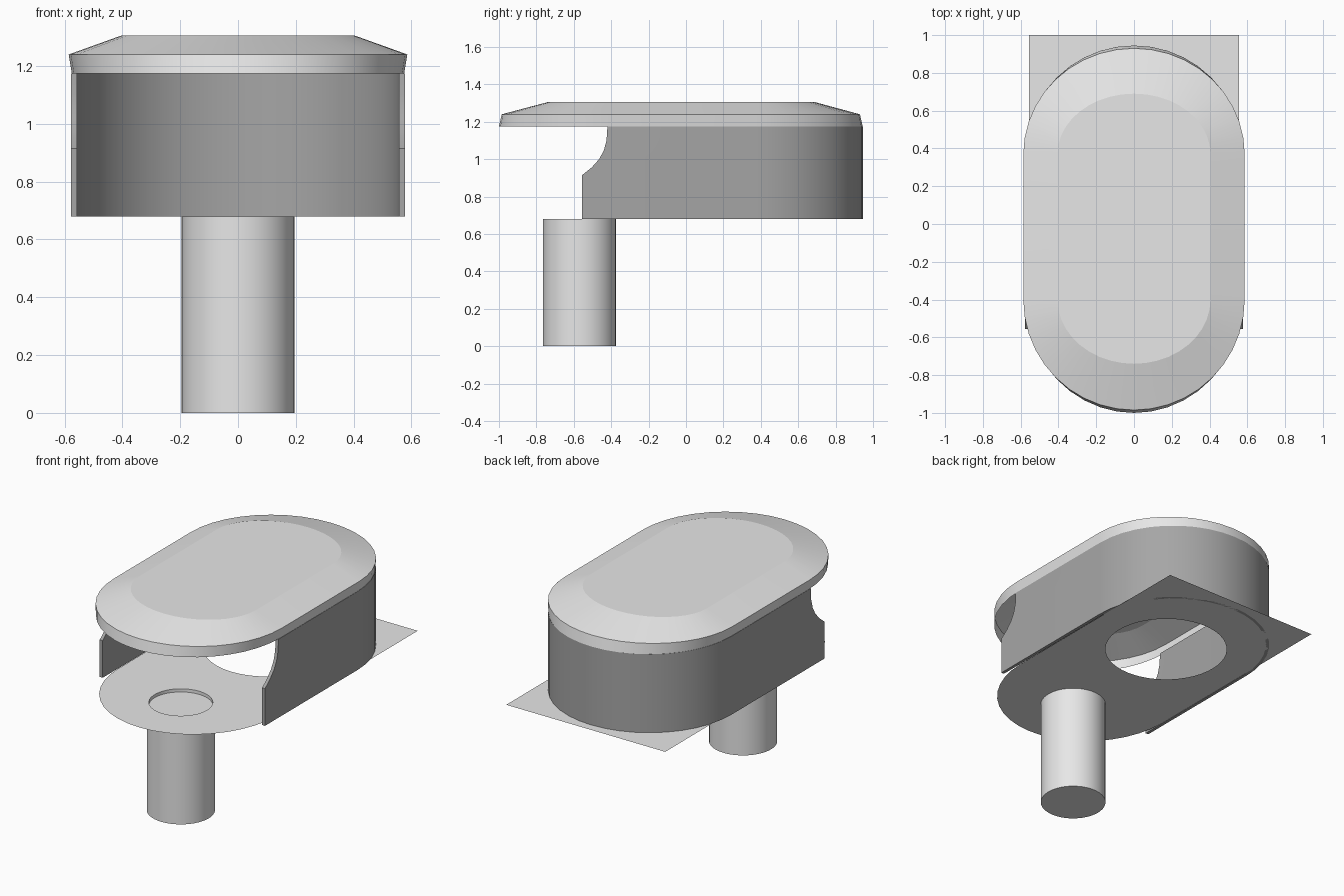
import bpy, bmesh, math

if "Cube" in bpy.data.objects:
    bpy.data.objects.remove(bpy.data.objects["Cube"], do_unlink=True)

SEG = 20                       # steps per rounded end
BACK, FRONT = 0.37, -0.4       # centres of the rounded ends
FLOOR, RIM = 0.68, 1.175       # heights of the plate and of the lid rim
HALF = 0.577                   # half width of the wall


def material(name, value):
    m = bpy.data.materials.new(name)
    m.use_nodes = True
    colour = (value, value, value, 1)
    m.diffuse_color = colour
    m.node_tree.nodes["Principled BSDF"].inputs["Base Color"].default_value = colour
    return m


light_grey = material("light_grey", 0.8)
dark_grey = material("dark_grey", 0.38)


def finish(bm, name, mat, angle=30):
    mesh = bpy.data.meshes.new(name)
    bm.to_mesh(mesh)
    bm.free()
    ob = bpy.data.objects.new(name, mesh)
    bpy.context.collection.objects.link(ob)
    mesh.materials.append(mat)
    bpy.ops.object.select_all(action='DESELECT')
    bpy.context.view_layer.objects.active = ob
    ob.select_set(True)
    bpy.ops.object.shade_smooth_by_angle(angle=math.radians(angle))
    return ob


def arc(rx, ry, cy, start, steps=SEG):
    """Half an ellipse, counter-clockwise from the start angle."""
    angles = [start + math.pi * i / steps for i in range(steps + 1)]
    return [(rx * math.cos(a), cy + ry * math.sin(a)) for a in angles]


def circle(r, cy, steps=48):
    angles = [math.tau * i / steps for i in range(steps)]
    return [(r * math.cos(a), cy + r * math.sin(a)) for a in angles]


def ring(bm, points, z):
    return [bm.verts.new((x, y, z)) for x, y in points]


def bridge(bm, low, high):
    n = len(low)
    for i in range(n):
        j = (i + 1) % n
        bm.faces.new((low[i], low[j], high[j], high[i]))


# Lid: hollow oblong cover with a short rim and a sloped shoulder
bm = bmesh.new()
rings = []
for half, back, front, z in ((0.575, 0.575, 0.6, RIM),
                             (0.586, 0.56, 0.585, 1.24),
                             (0.405, 0.32, 0.34, 1.305)):
    outline = arc(half, back, BACK, 0) + arc(half, front, FRONT, math.pi)
    rings.append(ring(bm, outline, z))
for low, high in zip(rings, rings[1:]):
    bridge(bm, low, high)
bm.faces.new(rings[-1])
finish(bm, "lid", light_grey, 12)

# Wall: U-shaped band, open at the front, with a scooped upper corner
bm = bmesh.new()
path = arc(HALF, 0.575, BACK, 0)
low, high = ring(bm, path, FLOOR), ring(bm, path, RIM)
for i in range(SEG):
    bm.faces.new((low[i], low[i + 1], high[i + 1], high[i]))
scoop = [(-0.555, FLOOR), (-0.555, 0.915), (-0.505, 0.955), (-0.465, 1.0),
         (-0.44, 1.045), (-0.425, 1.1), (-0.42, RIM)]
for side, end in ((1, 0), (-1, SEG)):
    edge = [bm.verts.new((side * HALF, y, z)) for y, z in scoop]
    loop = [low[end], high[end]] + edge[::-1]
    bm.faces.new(loop[::-1] if side < 0 else loop)
bmesh.ops.recalc_face_normals(bm, faces=bm.faces)
bm.faces.ensure_lookup_table()
bm.normal_update()
middle = bm.faces[SEG // 2]
if middle.normal.y < 0:
    bmesh.ops.reverse_faces(bm, faces=bm.faces)
wall = finish(bm, "wall", dark_grey)
solid = wall.modifiers.new("thickness", 'SOLIDIFY')
solid.thickness = 0.02
solid.offset = -1
bpy.ops.object.modifier_apply(modifier=solid.name)
bpy.ops.object.shade_smooth_by_angle(angle=math.radians(30))

# Base plate: thin sheet, round front, square back, two round holes
PIPE_Y, PIPE_R = -0.57, 0.195
bm = bmesh.new()
outline = arc(0.555, 0.585, FRONT, math.pi) + [(0.555, 1), (-0.555, 1)]
for points in (outline, circle(0.365, 0.3), circle(PIPE_R, PIPE_Y)):
    verts = ring(bm, points, FLOOR)
    for i, v in enumerate(verts):
        bm.edges.new((v, verts[i - 1]))
bmesh.ops.triangle_fill(bm, use_beauty=True, use_dissolve=False,
                        edges=bm.edges[:], normal=(0, 0, 1))
bm.normal_update()
for f in bm.faces:
    if f.normal.z < 0:
        f.normal_flip()
finish(bm, "base_plate", light_grey)

# Pipe: closed at the bottom, shallow recess at the top
bm = bmesh.new()
rings = [ring(bm, circle(r, PIPE_Y), z) for r, z in
         ((PIPE_R, 0), (PIPE_R, FLOOR), (0.183, FLOOR), (0.183, 0.66))]
for low, high in zip(rings, rings[1:]):
    bridge(bm, low, high)
bm.faces.new(rings[0][::-1])
bm.faces.new(rings[-1])
finish(bm, "pipe", light_grey)
